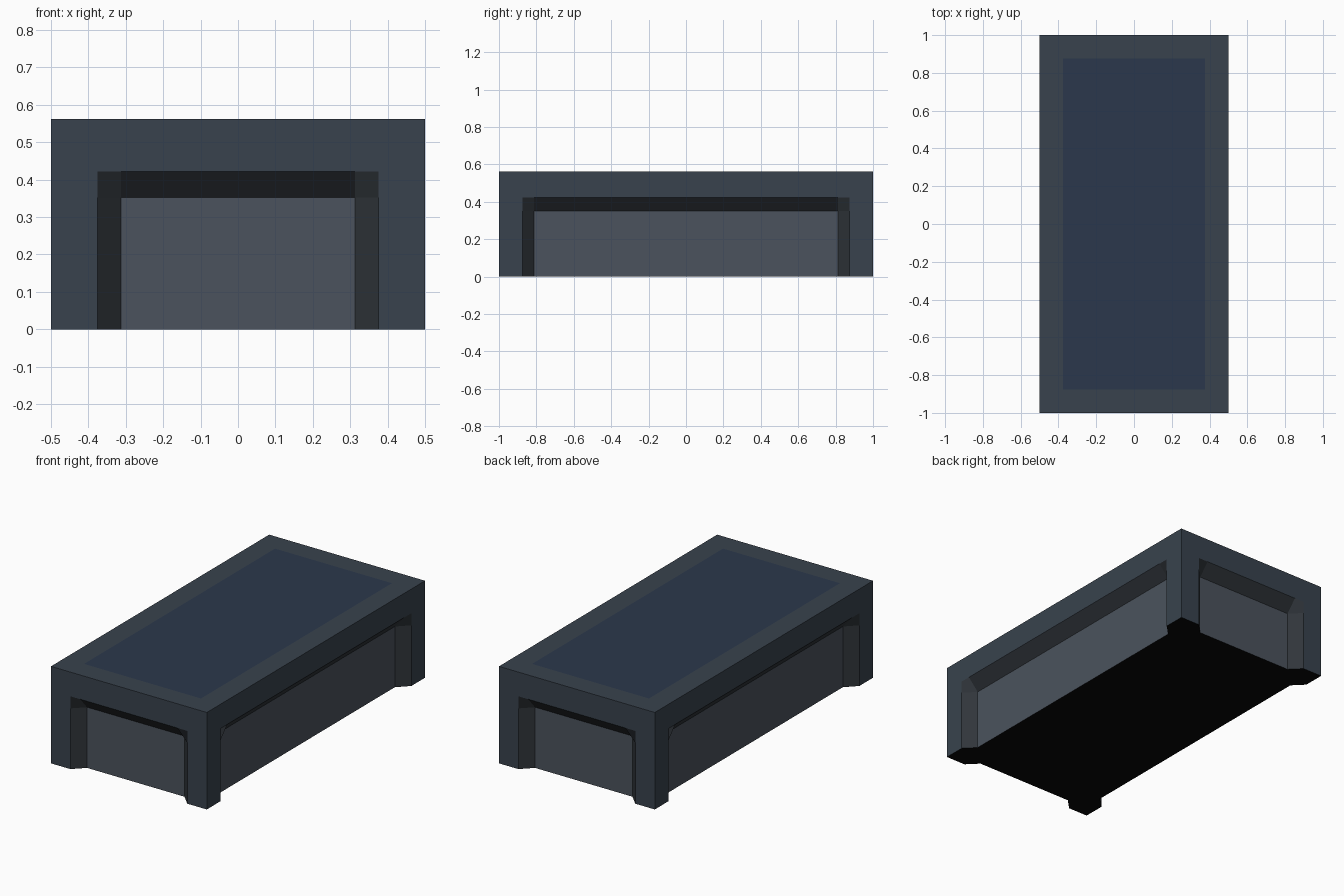
import bpy
from math import pi
from mathutils import Matrix, Vector

if "Cube" in bpy.data.objects:
    bpy.data.objects.remove(bpy.data.objects["Cube"])

HX, HY, H = 0.5, 1.0, 0.5625      # half width, half length, height
RIM, BEV = 0.125, 0.0625          # frame width, bevel width and recess depth
ZO, ZI = 0.422, 0.352             # outer and inner top of the recess

# colour of every part
COLOURS = {
    "outer_frame": (0.040, 0.055, 0.075, 1),
    "recess_bevels": (0.030, 0.036, 0.043, 1),
    "side_panels": (0.070, 0.086, 0.110, 1),
    "top_panel": (0.024, 0.039, 0.072, 1),
    "underside": (0.002, 0.002, 0.002, 1),
}
parts = {name: [] for name in COLOURS}
outline = []


def add_side(angle, w, d):
    """One wall: frame strips, bevelled recess and panel, outward normals."""
    rot = Matrix.Rotation(angle, 3, 'Z')
    wo, wi = w - RIM, w - RIM - BEV

    def put(part, pts, s=1):
        f = [rot @ Vector((s * u, dep - d, z)) for u, z, dep in pts]
        parts[part].append(f if s > 0 else f[:1] + f[:0:-1])

    # top rail
    put("outer_frame", [(-wo, ZO, 0), (-wi, ZO, 0), (wi, ZO, 0), (wo, ZO, 0),
                        (wo, H, 0), (-wo, H, 0)])
    # upper bevel and recessed panel
    put("recess_bevels", [(-wi, ZI, BEV), (wi, ZI, BEV), (wi, ZO, 0), (-wi, ZO, 0)])
    put("side_panels", [(-wi, 0, BEV), (wi, 0, BEV), (wi, ZI, BEV), (-wi, ZI, BEV)])
    for s in (1, -1):
        # leg, leg bevel and corner facet
        put("outer_frame", [(wo, 0, 0), (w, 0, 0), (w, H, 0), (wo, H, 0),
                            (wo, ZO, 0), (wo, ZI, 0)], s)
        put("recess_bevels", [(wi, 0, BEV), (wo, 0, 0), (wo, ZI, 0), (wi, ZI, BEV)], s)
        put("recess_bevels", [(wi, ZO, 0), (wi, ZI, BEV), (wo, ZI, 0), (wo, ZO, 0)], s)
    # footprint of this wall
    for u, dep in ((-w, 0), (-wo, 0), (-wi, BEV), (wi, BEV), (wo, 0)):
        outline.append(rot @ Vector((u, dep - d, 0)))


for k in range(4):
    add_side(k * pi / 2, *((HX, HY) if k % 2 == 0 else (HY, HX)))

# top border around the flush top panel
def rect(x, y):
    return [Vector((a * x, b * y, H)) for a, b in ((-1, -1), (1, -1), (1, 1), (-1, 1))]

outer, inner = rect(HX, HY), rect(HX - RIM, HY - RIM)
for i in range(4):
    j = (i + 1) % 4
    parts["outer_frame"].append([outer[i], outer[j], inner[j], inner[i]])
parts["top_panel"].append(inner)
parts["underside"].append(outline[::-1])

# one object per part
for name, faces in parts.items():
    verts, polys = [], []
    for f in faces:
        polys.append(range(len(verts), len(verts) + len(f)))
        verts += [tuple(v) for v in f]
    mesh = bpy.data.meshes.new(name)
    mesh.from_pydata(verts, [], [list(p) for p in polys])
    mat = bpy.data.materials.new(name + "_colour")
    mat.diffuse_color = COLOURS[name]
    mat.use_nodes = True
    mat.node_tree.nodes["Principled BSDF"].inputs["Base Color"].default_value = mat.diffuse_color
    mesh.materials.append(mat)
    bpy.context.collection.objects.link(bpy.data.objects.new(name, mesh))
